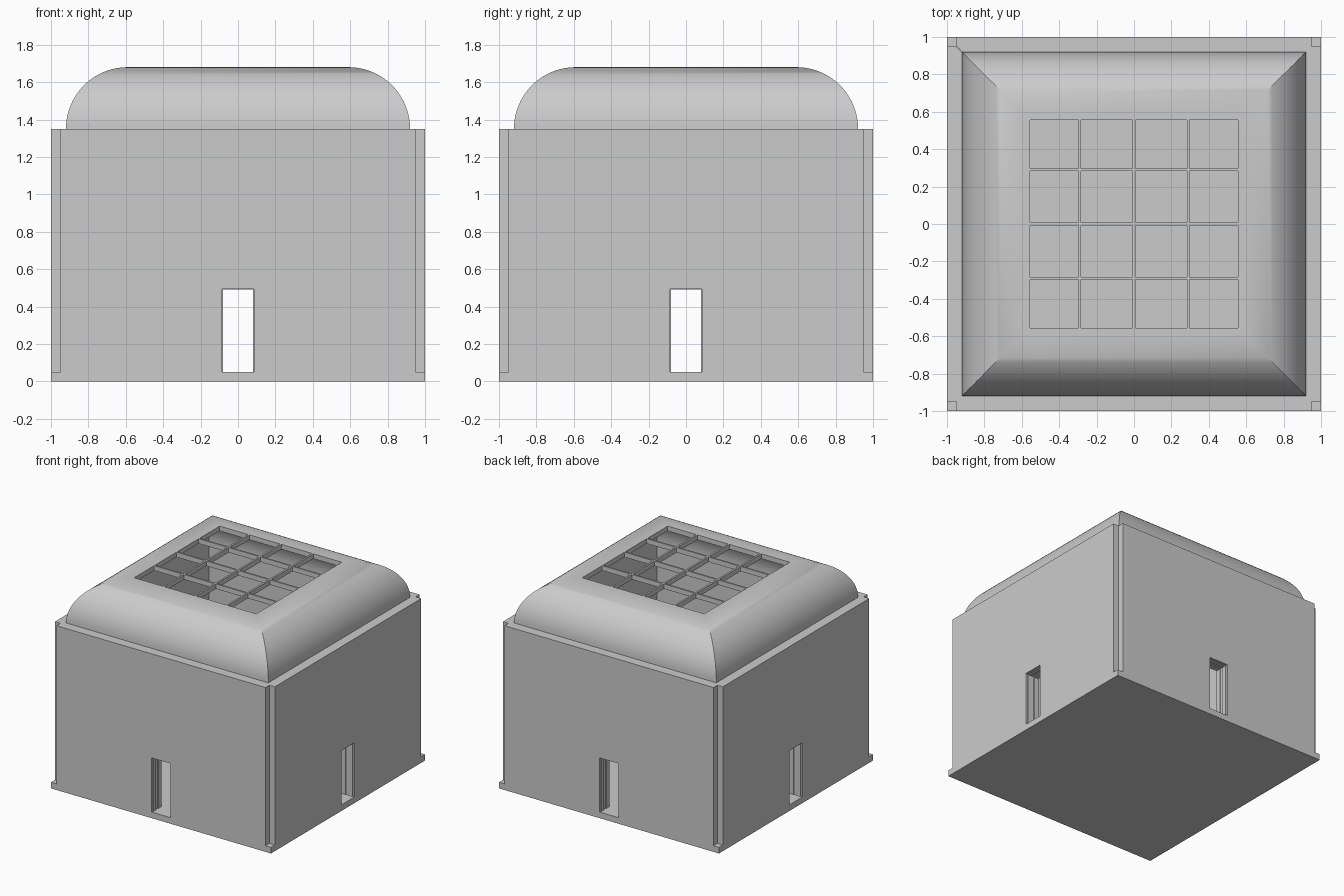
import bpy, bmesh, math
from mathutils import Matrix

if "Cube" in bpy.data.objects:
    bpy.data.objects.remove(bpy.data.objects["Cube"])


def finish(bm, name, smooth=False):
    bmesh.ops.remove_doubles(bm, verts=bm.verts, dist=1e-5)
    bmesh.ops.recalc_face_normals(bm, faces=bm.faces)
    me = bpy.data.meshes.new(name)
    bm.to_mesh(me)
    bm.free()
    ob = bpy.data.objects.new(name, me)
    bpy.context.collection.objects.link(ob)
    if smooth:
        bpy.ops.object.select_all(action='DESELECT')
        ob.select_set(True)
        bpy.context.view_layer.objects.active = ob
        bpy.ops.object.shade_smooth_by_angle(angle=math.radians(30))
    return ob


def box(name, x0, x1, y0, y1, z0, z1):
    bm = bmesh.new()
    m = Matrix.Translation(((x0 + x1) / 2, (y0 + y1) / 2, (z0 + z1) / 2))
    bmesh.ops.create_cube(bm, size=1, matrix=m @ Matrix.Diagonal((x1 - x0, y1 - y0, z1 - z0, 1)))
    return finish(bm, name)


def bridge(bm, a, b):
    n = len(a)
    for i in range(n):
        j = (i + 1) % n
        bm.faces.new((a[i], a[j], b[j], b[i]))


FLOOR, EAVES, TOP = 0.05, 1.35, 1.68


# Wall with a doorway: outline lofted through its thickness (y, half width, door half width)
def wall(name, turn):
    bm = bmesh.new()
    sections = [(-1.0, .95, .085), (-.985, .95, .085), (-.985, .95, .08), (-.95, .95, .08),
                (-.95, .95, .087), (-.92, .92, .087), (-.92, .92, .08), (-.88, .88, .08)]
    rings = []
    for y, w, d in sections:
        h = .41 + d
        pts = [(-w, FLOOR), (-d, FLOOR), (-d, h), (d, h), (d, FLOOR),
               (w, FLOOR), (w, EAVES), (-w, EAVES)]
        rings.append([bm.verts.new((x, y, z)) for x, z in pts])
    for a, b in zip(rings, rings[1:]):
        bridge(bm, a, b)
    bm.faces.new(rings[0])
    bm.faces.new(rings[-1])
    bmesh.ops.rotate(bm, verts=bm.verts, matrix=Matrix.Rotation(turn * math.pi / 2, 3, 'Z'))
    return finish(bm, name)


box("floor_slab", -1, 1, -1, 1, 0, FLOOR)
for k, side in enumerate(("front", "right", "back", "left")):
    wall(side + "_wall", k)

# Coved roof shell: square rings following outer and inner quarter arcs
def arc(r, n=20):
    return [(.59 + r * math.cos(i / n * math.pi / 2), EAVES + r * math.sin(i / n * math.pi / 2))
            for i in range(n + 1)]


OPEN = 0.555
profile = arc(.33) + [(OPEN, TOP), (OPEN, TOP - .04)] + arc(.29)[::-1]
bm = bmesh.new()
rings = [[bm.verts.new((sx * r, sy * r, z)) for sx, sy in ((-1, -1), (1, -1), (1, 1), (-1, 1))]
         for r, z in profile]
for i in range(len(rings)):
    bridge(bm, rings[i], rings[(i + 1) % len(rings)])
finish(bm, "coved_roof", smooth=True)

# Skylight glazing bars
for i, p in enumerate((-.29, 0, .29)):
    box(f"skylight_bar_long_{i}", p - .007, p + .007, -OPEN, OPEN, TOP - .04, TOP)
    box(f"skylight_bar_cross_{i}", -OPEN, OPEN, p - .007, p + .007, TOP - .04, TOP)
